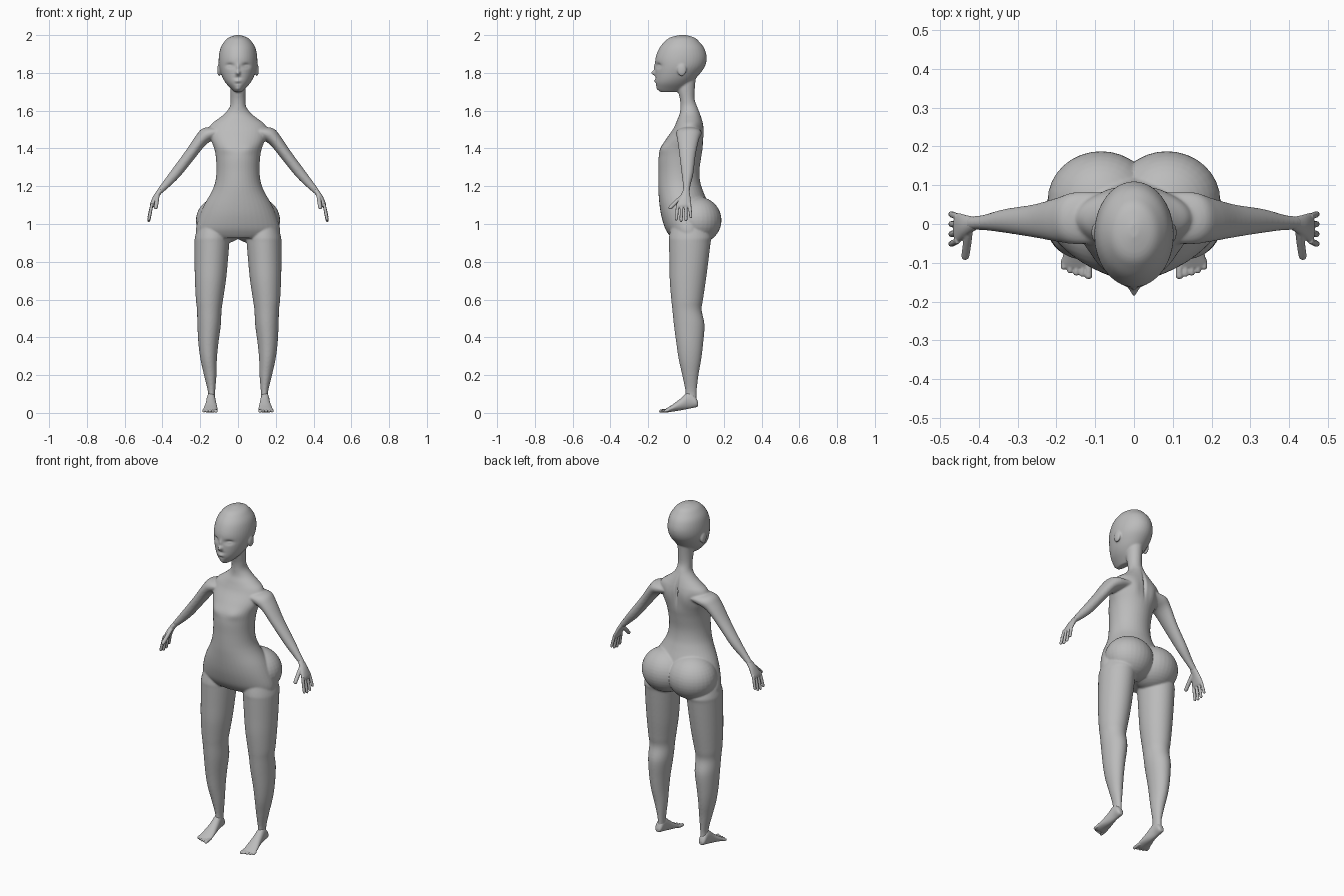
import bpy, bmesh, math
from mathutils import Vector, Matrix

skin = bpy.data.materials.new("plain grey")
skin.diffuse_color = (0.5, 0.5, 0.5, 1)
X, Y, Z = Vector((1, 0, 0)), Vector((0, 1, 0)), Vector((0, 0, 1))


def spline(rows, n=5):
    """Catmull-Rom interpolation of whole rows."""
    out = []
    for i in range(len(rows) - 1):
        p0, p1 = rows[max(i - 1, 0)], rows[i]
        p2, p3 = rows[i + 1], rows[min(i + 2, len(rows) - 1)]
        for k in range(n):
            t = k / n
            out.append([0.5 * (2 * b + (c - a) * t + (2 * a - 5 * b + 4 * c - d) * t * t
                               + (3 * b - a - 3 * c + d) * t ** 3)
                        for a, b, c, d in zip(p0, p1, p2, p3)])
    return out + [list(rows[-1])]


def loft(bm, rows, u, v, side=1, sides=40):
    """Closed tube through rows of (x, y, z, radius along u, radius along v)."""
    rings = []
    for x, y, z, ru, rv in spline(rows):
        ring = []
        for k in range(sides):
            a = 2 * math.pi * k / sides
            p = Vector((x, y, z)) + u * ru * math.cos(a) + v * rv * math.sin(a)
            ring.append(bm.verts.new((p.x * side, p.y, p.z)))
        rings.append(ring)
    for a, b in zip(rings, rings[1:]):
        for k in range(sides):
            j = (k + 1) % sides
            bm.faces.new((a[k], a[j], b[j], b[k]))
    bm.faces.new(rings[0])
    bm.faces.new(rings[-1])


def upright(rows):
    """(z, centre x, half width, front y, back y) -> loft rows."""
    return [(cx, (f + b) / 2, z, rx, (b - f) / 2) for z, cx, rx, f, b in rows]


def digit(bm, a, b, r, u, v, side):
    a, b = Vector(a), Vector(b)
    rows = [(*a.lerp(b, t), r * k, r * k)
            for t, k in ((0, 0.9), (0.4, 1), (0.88, 0.95), (0.97, 0.65), (1, 0.3))]
    loft(bm, rows, u, v, side, 14)


def ball(bm, centre, radii, side):
    m = Matrix.Translation((centre[0] * side, centre[1], centre[2])) @ Matrix.Diagonal((*radii, 1))
    bmesh.ops.create_uvsphere(bm, u_segments=32, v_segments=20, radius=1, matrix=m)


def finish(bm, name, voxel, smooth):
    """Fuse the parts into one smooth skin."""
    bmesh.ops.recalc_face_normals(bm, faces=bm.faces)
    raw = bpy.data.meshes.new(name)
    bm.to_mesh(raw)
    bm.free()
    ob = bpy.data.objects.new(name, raw)
    bpy.context.collection.objects.link(ob)
    r = ob.modifiers.new("fuse", 'REMESH')
    r.mode, r.voxel_size = 'VOXEL', voxel
    s = ob.modifiers.new("soften", 'SMOOTH')
    s.factor, s.iterations = 0.5, smooth
    dg = bpy.context.evaluated_depsgraph_get()
    mesh = bpy.data.meshes.new_from_object(ob.evaluated_get(dg))
    ob.modifiers.clear()
    ob.data = mesh
    bpy.data.meshes.remove(raw)
    mesh.name = name
    mesh.materials.clear()
    mesh.materials.append(skin)
    mesh.polygons.foreach_set("use_smooth", [True] * len(mesh.polygons))
    return ob


# Torso and neck
body = bmesh.new()
loft(body, upright([
    (1.80, 0, .045, -.04, .055), (1.72, 0, .041, -.045, .047), (1.66, 0, .039, -.032, .046),
    (1.62, 0, .044, -.030, .06), (1.585, 0, .07, -.033, .074), (1.555, 0, .108, -.045, .084),
    (1.53, 0, .14, -.055, .09), (1.50, 0, .153, -.07, .093), (1.45, 0, .145, -.105, .091),
    (1.40, 0, .126, -.135, .088), (1.35, 0, .117, -.145, .08), (1.28, 0, .114, -.146, .071),
    (1.22, 0, .121, -.147, .076), (1.17, 0, .14, -.146, .092), (1.10, 0, .18, -.14, .12),
    (1.04, 0, .205, -.13, .13), (.98, 0, .222, -.112, .13), (.945, 0, .22, -.092, .12),
    (.925, 0, .19, -.075, .10)]), X, Y)

# Head
loft(body, upright([
    (2.0, 0, .012, -.035, .0), (1.987, 0, .05, -.085, .045), (1.965, 0, .073, -.114, .07),
    (1.93, 0, .093, -.142, .097), (1.88, 0, .102, -.161, .11), (1.83, 0, .1, -.163, .098),
    (1.78, 0, .084, -.164, .06), (1.745, 0, .064, -.162, .025), (1.715, 0, .036, -.151, -.01),
    (1.698, 0, .018, -.135, -.04)]), X, Y)

for s in (1, -1):
    # Legs
    loft(body, upright([
        (.98, .13, .085, -.08, .12), (.93, .136, .092, -.09, .135), (.9, .138, .092, -.09, .13),
        (.8, .142, .088, -.088, .118), (.7, .146, .082, -.086, .105), (.6, .151, .072, -.078, .09),
        (.545, .152, .065, -.072, .083), (.465, .153, .062, -.064, .098),
        (.36, .157, .052, -.05, .09), (.28, .155, .043, -.038, .08), (.2, .147, .033, -.02, .066),
        (.11, .14, .019, -.003, .056), (.06, .142, .02, -.01, .056)]), X, Y, s)
    # Buttocks
    ball(body, (.085, .06, 1.02), (.138, .128, .125), s)
    # Arms
    loft(body, [
        (.09, .015, 1.49, .04, .065), (.15, .015, 1.478, .046, .067), (.195, .011, 1.445, .036, .057),
        (.255, .008, 1.365, .031, .043), (.33, .008, 1.268, .028, .031),
        (.385, .004, 1.205, .021, .02), (.422, .002, 1.165, .014, .017)],
        Vector((.78, 0, .62)), Y, s)
    # Ears
    ball(body, (.1, -.022, 1.815), (.01, .024, .033), s)

body_ob = finish(body, "body", .005, 6)

# Soft relief on the face and torso: (x, z, spread x, spread z, y shift, facing)
relief = [(0, 1.80, .011, .012, -.022, -1), (0, 1.83, .008, .018, -.008, -1),
          (0, 1.757, .016, .006, -.006, -1), (0, 1.775, .02, .006, .004, -1),
          (0, 1.742, .015, .005, .003, -1), (0, 1.716, .015, .009, -.004, -1),
          (0, 1.51, .007, .06, -.014, 1)]
for s in (1, -1):
    relief += [(.043 * s, 1.838, .019, .012, .014, -1), (.043 * s, 1.835, .013, .006, -.007, -1),
               (.06 * s, 1.40, .04, .025, -.006, -1), (.06 * s, 1.47, .03, .05, .006, 1)]
for v in body_ob.data.vertices:
    x, y, z = v.co
    for cx, cz, sx, sz, d, face in relief:
        if y * face > .04:
            e = ((x - cx) / sx) ** 2 + ((z - cz) / sz) ** 2
            if e < 9:
                v.co.y += d * math.exp(-e)

for s, tag in ((1, "left"), (-1, "right")):
    # Hands with four fingers and a thumb
    hand = bmesh.new()
    loft(hand, [(.408, .002, 1.182, .014, .016), (.434, -.004, 1.145, .014, .027),
                (.450, -.009, 1.112, .013, .037), (.457, -.011, 1.094, .011, .039),
                (.459, -.011, 1.086, .006, .034)], Vector((.9, 0, .43)), Y, s)
    for i, tip in enumerate((1.018, 1.01, 1.014, 1.03)):
        y = -.052 + .026 * i
        digit(hand, (.455, y * .8 - .002, 1.11), (.473, y, tip), .0085, X, Y, s)
    digit(hand, (.425, -.012, 1.155), (.436, -.09, 1.08), .011, X, Vector((0, .76, -.64)), s)
    finish(hand, tag + "_hand", .003, 3)

    # Feet with five toes
    foot = bmesh.new()
    loft(foot, [(.143, .064, .045, .012, .010), (.143, .05, .057, .021, .028),
                (.143, .015, .066, .023, .044), (.143, -.03, .044, .029, .031),
                (.145, -.07, .026, .036, .019), (.148, -.10, .014, .039, .012),
                (.148, -.113, .01, .037, .008)], X, Z, s)
    for i, tip in enumerate((-.142, -.136, -.133, -.127, -.118)):
        x = .117 + .016 * i
        digit(foot, (x, -.09, .014), (x, tip, .0085), .0095 if i == 0 else .0075, X, Z, s)
    finish(foot, tag + "_foot", .0028, 3)
